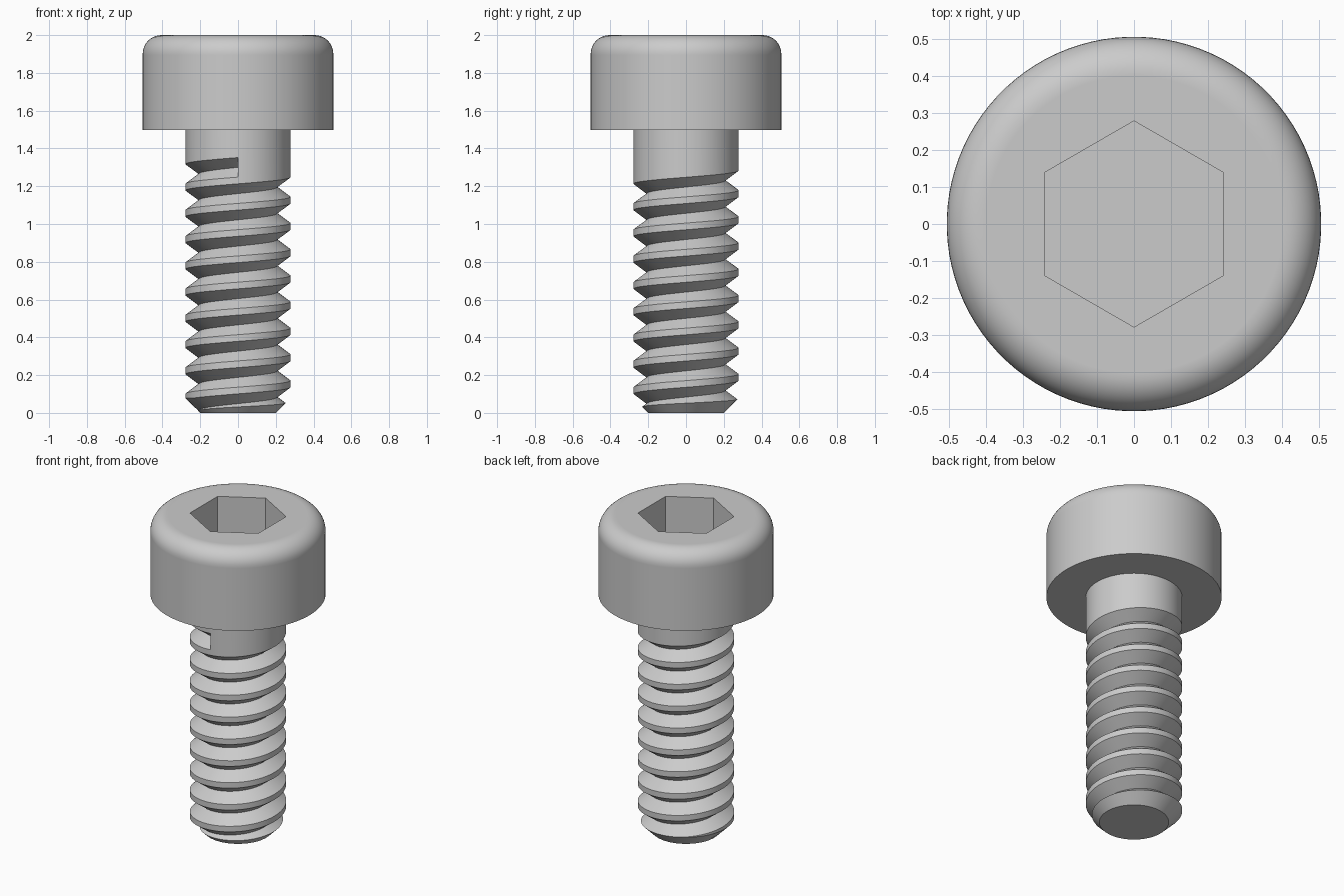
import bpy, bmesh
from math import sin, cos, pi

cube = bpy.data.objects.get("Cube")
if cube:
    bpy.data.objects.remove(cube, do_unlink=True)

# One plain steel colour
steel = bpy.data.materials.new("steel_grey")
steel.use_nodes = True
steel.diffuse_color = (0.6, 0.6, 0.6, 1)
steel.node_tree.nodes["Principled BSDF"].inputs["Base Color"].default_value = steel.diffuse_color


def loft(name, rings):
    """Skin a row of closed rings and cap both ends."""
    bm = bmesh.new()
    rows = [[bm.verts.new(p) for p in ring] for ring in rings]
    for a, b in zip(rows, rows[1:]):
        for i in range(len(a)):
            j = (i + 1) % len(a)
            bm.faces.new((a[i], a[j], b[j], b[i]))
    bm.faces.new(rows[0])
    bm.faces.new(rows[-1])
    bmesh.ops.recalc_face_normals(bm, faces=bm.faces)
    mesh = bpy.data.meshes.new(name)
    bm.to_mesh(mesh)
    bm.free()
    mesh.materials.append(steel)
    obj = bpy.data.objects.new(name, mesh)
    bpy.context.scene.collection.objects.link(obj)
    return obj


def turned(name, profile, sides, phase):
    """Revolve a (radius, height) profile about z."""
    angles = [phase + 2 * pi * i / sides for i in range(sides)]
    return loft(name, [[(r * cos(a), r * sin(a), z) for a in angles] for r, z in profile])


def cut(obj, cutter):
    """Subtract the cutter and remove it."""
    cutter.hide_render = True
    mod = obj.modifiers.new("cut", "BOOLEAN")
    mod.operation, mod.solver, mod.object = "DIFFERENCE", "EXACT", cutter
    bpy.context.view_layer.objects.active = obj
    bpy.ops.object.modifier_apply(modifier=mod.name)
    bpy.data.objects.remove(cutter, do_unlink=True)


# Body: chamfered shank, flat underside, head with a rounded top rim
SEG, R, FILLET, STEPS, UNDER = 96, 0.505, 0.1, 10, 1.497
profile = [(0.2, 0), (0.278, 0.078), (0.278, UNDER), (R, UNDER), (R, 1.895)]
for k in range(STEPS + 1):
    t = pi / 2 * k / STEPS
    profile.append((R - FILLET + FILLET * cos(t), 2 - FILLET + FILLET * sin(t)))
profile.append((R - FILLET - 0.005, 2))
bolt = turned("socket_head_bolt", profile, SEG, pi / SEG)

# Hexagonal socket
cut(bolt, turned("socket_cutter", [(0.278, 1.7), (0.278, 2.1)], 6, pi / 2))

# Thread: right-handed V groove wound down the shank
PITCH, START = 0.139, 1.3
groove = [(0.208, 0), (0.285, 0.057), (0.34, 0.057), (0.34, -0.057), (0.285, -0.057)]
rings = []
for i in range(int(SEG * 10.2)):
    a = -pi / 2 - 2 * pi * i / SEG
    drop = START - PITCH * i / SEG
    rings.append([(r * cos(a), r * sin(a), drop + z) for r, z in groove])
cut(bolt, loft("groove_cutter", rings))

# Smooth the round surfaces, keep the edges crisp
bpy.ops.object.select_all(action="DESELECT")
bolt.select_set(True)
bpy.ops.object.shade_smooth_by_angle(angle=pi / 6)
